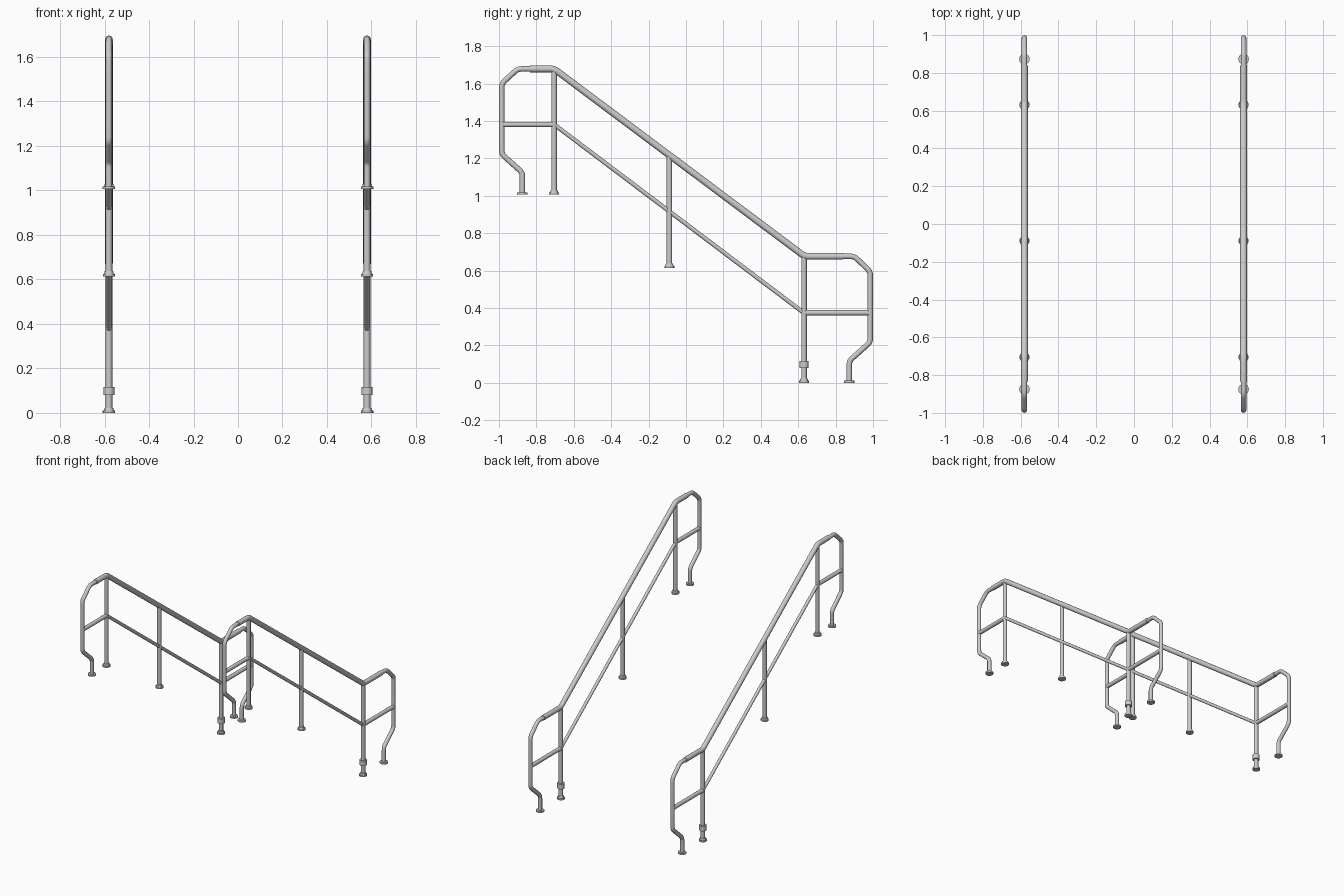
import bpy
from mathutils import Vector

if "Cube" in bpy.data.objects:
    bpy.data.objects.remove(bpy.data.objects["Cube"])

RAIL_X = 0.58


def finish(obj, name):
    obj.name = name
    bpy.ops.object.select_all(action='DESELECT')
    obj.select_set(True)
    bpy.context.view_layer.objects.active = obj
    if obj.type == 'CURVE':
        bpy.ops.object.convert(target='MESH')
    bpy.ops.object.shade_smooth_by_angle()


def fillet(points, r, steps=4):
    """Round the inner corners of a path."""
    pts = [Vector(p) for p in points]
    out = [pts[0]]
    for a, b, c in zip(pts, pts[1:], pts[2:]):
        p, q = b + (a - b).normalized() * r, b + (c - b).normalized() * r
        for i in range(steps + 1):
            t = i / steps
            out.append(p * (1 - t) ** 2 + b * 2 * t * (1 - t) + q * t * t)
    return out + [pts[-1]]


def tube(name, x, yz, radius, corner=0.02):
    """Round pipe along a path in the y-z plane."""
    path = fillet([(x, y, z) for y, z in yz], corner)
    cu = bpy.data.curves.new(name, 'CURVE')
    cu.dimensions = '3D'
    cu.bevel_depth = radius
    cu.bevel_resolution = 6
    cu.use_fill_caps = True
    sp = cu.splines.new('POLY')
    sp.points.add(len(path) - 1)
    for pt, co in zip(sp.points, path):
        pt.co = (*co, 1)
    ob = bpy.data.objects.new(name, cu)
    bpy.context.collection.objects.link(ob)
    finish(ob, name)


def disc(name, x, y, z0, z1, radius, radius_top=None):
    bpy.ops.mesh.primitive_cone_add(vertices=24, radius1=radius,
                                    radius2=radius if radius_top is None else radius_top,
                                    depth=z1 - z0, location=(x, y, (z0 + z1) / 2))
    finish(bpy.context.object, name)


def flange(name, x, y, z):
    disc(name + "_plate", x, y, z, z + 0.011, 0.027)
    disc(name + "_collar", x, y, z + 0.011, z + 0.023, 0.022, 0.019)


for side, x in (("left", -RAIL_X), ("right", RAIL_X)):
    # handrail with level ends
    tube(f"{side}_handrail", x, [(-0.835, 1.678), (-0.705, 1.678), (0.634, 0.676), (0.84, 0.676)], 0.018)

    # returning end loops, upper and lower
    tube(f"{side}_upper_loop", x, [(-0.72, 1.678), (-0.90, 1.678), (-0.985, 1.6), (-0.985, 1.222),
                                   (-0.875, 1.124), (-0.875, 1.007)], 0.0145)
    tube(f"{side}_lower_loop", x, [(0.65, 0.676), (0.90, 0.676), (0.985, 0.595), (0.985, 0.217),
                                   (0.873, 0.117), (0.873, 0.0)], 0.0145)
    disc(f"{side}_upper_loop_foot", x, -0.875, 1.006, 1.017, 0.028)
    disc(f"{side}_lower_loop_foot", x, 0.873, 0.0, 0.011, 0.028)

    # middle rail: level ends and sloped run
    tube(f"{side}_upper_mid_bar", x, [(-0.985, 1.381), (-0.705, 1.381)], 0.0145)
    tube(f"{side}_lower_mid_bar", x, [(0.630, 0.374), (0.985, 0.374)], 0.0145)
    tube(f"{side}_sloped_mid_rail", x, [(-0.705, 1.381), (0.630, 0.374)], 0.0115)

    # posts with floor flanges
    for label, y, z0, z1 in (("upper", -0.705, 1.006, 1.676),
                             ("middle", -0.089, 0.614, 1.212),
                             ("lower", 0.631, 0.0, 0.674)):
        tube(f"{side}_{label}_post", x, [(y, z0), (y, z1)], 0.0148)
        flange(f"{side}_{label}_flange", x, y, z0)

    # adjustable sleeve on the lower post
    disc(f"{side}_sleeve", x, 0.631, 0.08, 0.117, 0.025)
